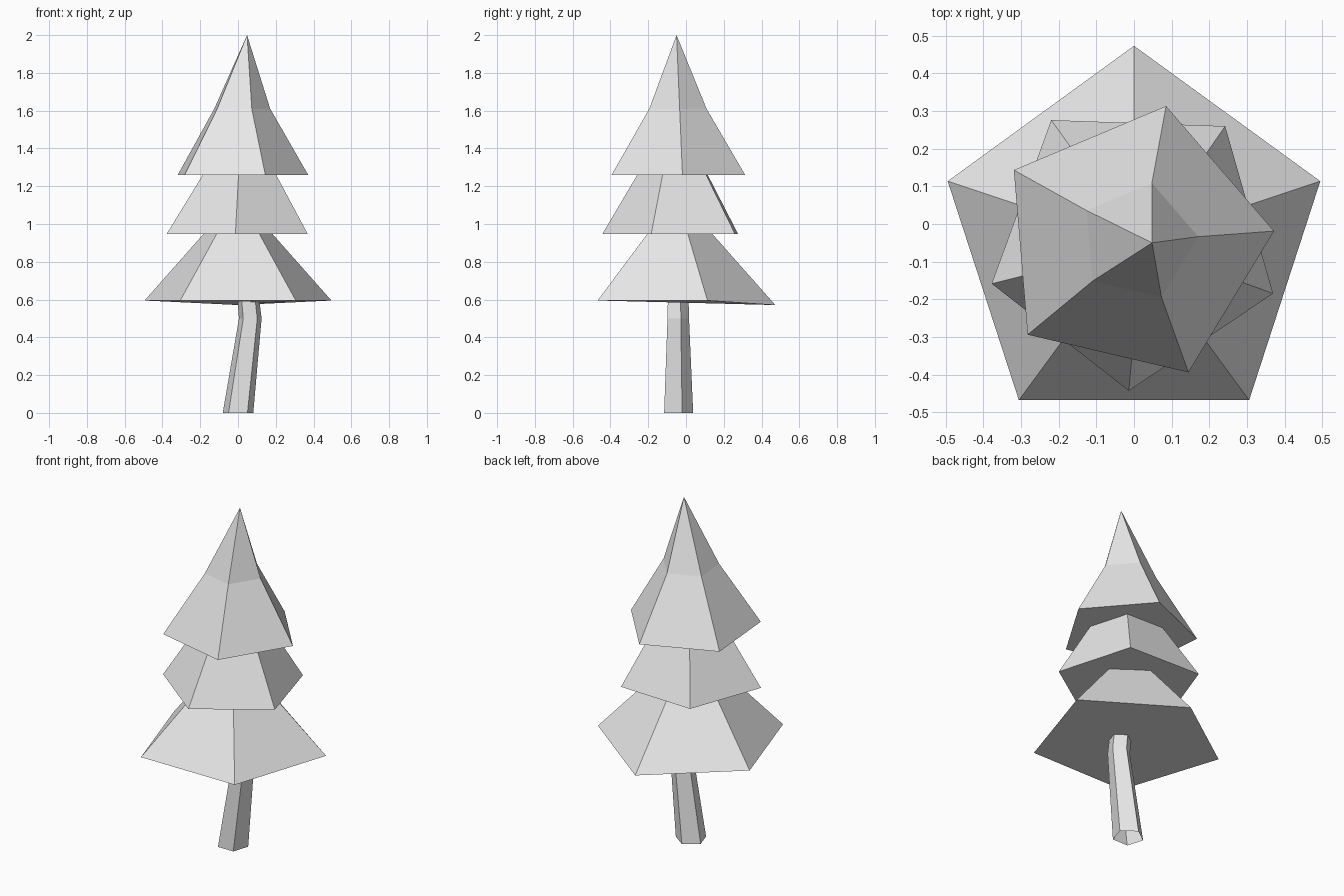
import bpy, bmesh
from math import cos, sin, radians, tau

SIDES = 5

cube = bpy.data.objects.get("Cube")
if cube:
    bpy.data.objects.remove(cube, do_unlink=True)

# Single plain colour
grey = bpy.data.materials.new("plain grey")
grey.use_nodes = True
grey.diffuse_color = (0.8, 0.8, 0.8, 1)
grey.node_tree.nodes["Principled BSDF"].inputs["Base Color"].default_value = (0.8, 0.8, 0.8, 1)


def loft(name, angle, sections, tip=None, cap_bottom=True, cap_top=True, droop=0):
    """Join pentagon sections (x, y, z, radius) bottom to top, with an optional tip.
    droop lowers the first corner of the lowest section."""
    bm = bmesh.new()
    rings = []
    for x, y, z, r in sections:
        turns = [radians(angle) + tau * i / SIDES for i in range(SIDES)]
        rings.append([bm.verts.new((x + r * cos(t), y + r * sin(t), z)) for t in turns])
    rings[0][0].co.z -= droop
    for low, high in zip(rings, rings[1:]):
        for i in range(SIDES):
            j = (i + 1) % SIDES
            bm.faces.new((low[i], low[j], high[j], high[i]))
    if cap_bottom:
        bm.faces.new(rings[0][::-1])
    if tip:
        top = bm.verts.new(tip)
        for i in range(SIDES):
            bm.faces.new((rings[-1][i], rings[-1][(i + 1) % SIDES], top))
    elif cap_top:
        bm.faces.new(rings[-1])
    mesh = bpy.data.meshes.new(name)
    bm.to_mesh(mesh)
    bm.free()
    mesh.materials.append(grey)
    obj = bpy.data.objects.new(name, mesh)
    bpy.context.collection.objects.link(obj)
    return obj


# Bent trunk, open at both ends
loft("trunk", 90,
     [(0, -0.047, 0, 0.085), (0.065, -0.047, 0.5, 0.063), (0.052, -0.047, 0.63, 0.06)],
     cap_bottom=False, cap_top=False)

# Three foliage tiers, each twisted differently
loft("lower_foliage", 90,
     [(0, -0.047, 0.595, 0.52), (0, -0.05, 1.0, 0.143)], droop=0.024)
loft("middle_foliage", 52,
     [(0, -0.05, 0.947, 0.393), (0.012, -0.055, 1.32, 0.168)])
loft("upper_foliage", 76.8,
     [(0, -0.05, 1.26, 0.373), (0.011, -0.047, 1.61, 0.16)],
     tip=(0.048, -0.05, 2.0))
